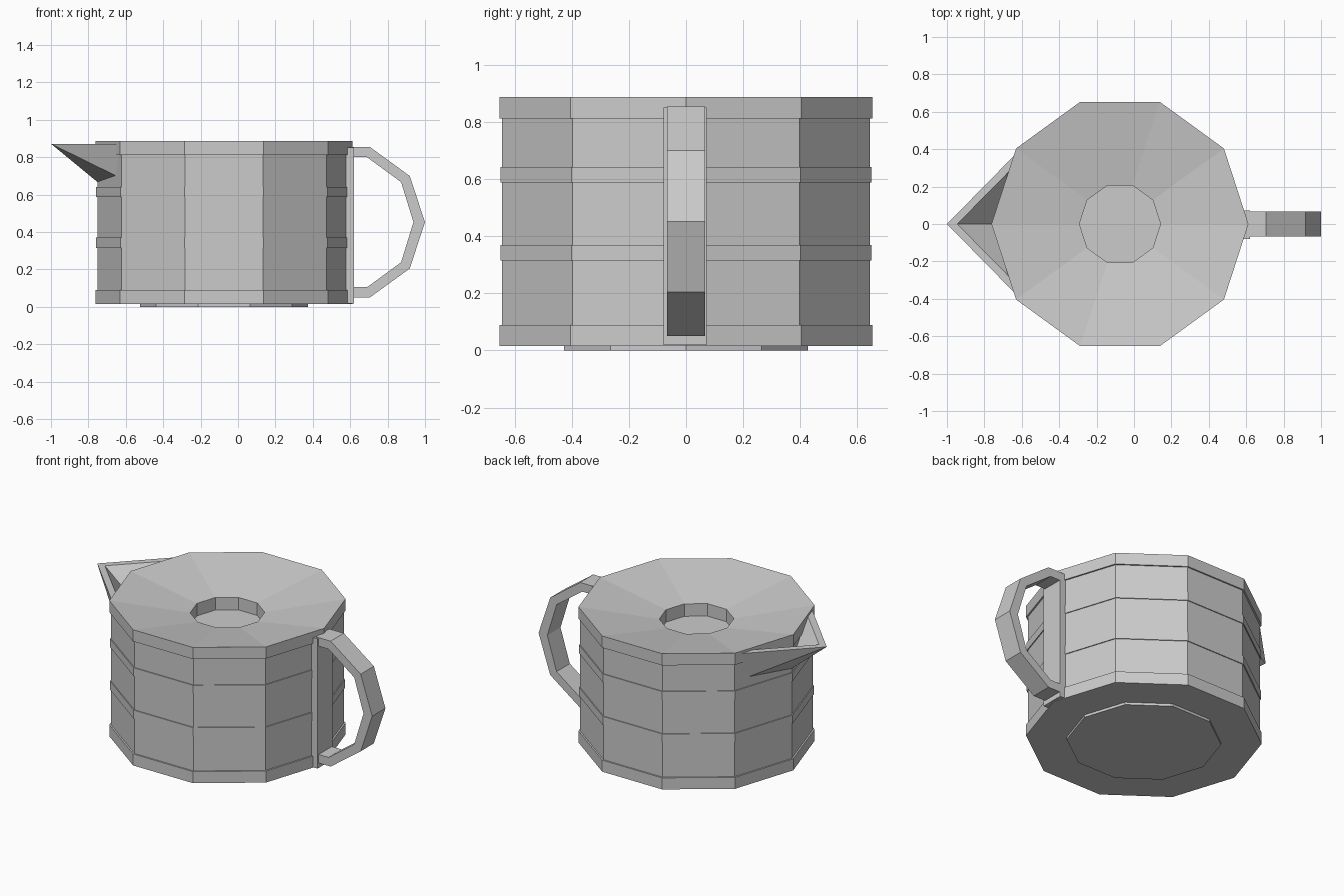
import bpy, bmesh, math

if "Cube" in bpy.data.objects:
    bpy.data.objects.remove(bpy.data.objects["Cube"], do_unlink=True)

SIDES = 10
CENTRE_X = -0.075

grey = bpy.data.materials.new("plain grey")
grey.use_nodes = True
colour = (0.6, 0.6, 0.6, 1)
grey.diffuse_color = colour
grey.node_tree.nodes["Principled BSDF"].inputs["Base Color"].default_value = colour


def add_mesh(name, verts, faces):
    """Flat shaded object with outward normals."""
    mesh = bpy.data.meshes.new(name)
    mesh.from_pydata(verts, [], faces)
    bm = bmesh.new()
    bm.from_mesh(mesh)
    bmesh.ops.recalc_face_normals(bm, faces=bm.faces)
    bm.to_mesh(mesh)
    bm.free()
    mesh.materials.append(grey)
    obj = bpy.data.objects.new(name, mesh)
    bpy.context.collection.objects.link(obj)
    return obj


def lathe(name, profile):
    """Ten-sided turned solid from (radius, height) pairs, capped at both ends."""
    verts, faces = [], []
    for r, z in profile:
        for i in range(SIDES):
            a = math.tau * i / SIDES
            verts.append((CENTRE_X + r * math.cos(a), r * math.sin(a), z))
    for k in range(len(profile) - 1):
        for i in range(SIDES):
            j = (i + 1) % SIDES
            a, b = k * SIDES, (k + 1) * SIDES
            faces.append((a + i, a + j, b + j, b + i))
    faces.append(tuple(range(SIDES)))
    faces.append(tuple(range(len(verts) - SIDES, len(verts))))
    return add_mesh(name, verts, faces)


# Pot body: foot, raised bands, dished lid and sunken centre
WALL, BAND, RIM = 0.677, 0.683, 0.687
lathe("pot_body", [
    (0.45, 0), (0.45, 0.016), (RIM, 0.016), (RIM, 0.09), (WALL, 0.09),
    (WALL, 0.315), (BAND, 0.315), (BAND, 0.37), (WALL, 0.37),
    (WALL, 0.588), (BAND, 0.588), (BAND, 0.642), (WALL, 0.642),
    (WALL, 0.812), (RIM, 0.812), (RIM, 0.887), (0.217, 0.805), (0.217, 0.725)])

# Spout: open pointed trough whose back end sits inside the body
spout_verts = [(-1, 0, 0.872), (-0.70, 0, 0.625),
               (-0.945, 0, 0.872), (-0.70, 0, 0.67)]
spout_faces = []
for side in (1, -1):
    n = len(spout_verts)
    spout_verts += [(-0.62, side * 0.387, 0.872), (-0.63, side * 0.32, 0.69),
                    (-0.62, side * 0.33, 0.872)]
    top, low, inner = n, n + 1, n + 2
    spout_faces += [(0, top, low), (0, low, 1), (0, 2, inner, top),
                    (2, 3, inner), (top, inner, low), (inner, 3, 1, low)]
add_mesh("spout", spout_verts, spout_faces)

# Handle: angular loop swept as a flat band, mirrored about its middle height
MID = 0.4525
outer_half = [(0.60, 0.855), (0.705, 0.855), (0.918, 0.70)]
inner_half = [(0.60, 0.80), (0.69, 0.80), (0.872, 0.667)]


def loop(half, tip_x):
    return half + [(tip_x, MID)] + [(x, 2 * MID - z) for x, z in reversed(half)]


outer, inner = loop(outer_half, 1.0), loop(inner_half, 0.938)
count = len(outer)
verts = [(x, y, z) for y in (-0.067, 0.067) for x, z in outer + inner]
back = 2 * count
faces = []
for i in range(count - 1):
    o, q = i, i + count
    faces += [(o, o + 1, q + 1, q),
              (back + o, back + o + 1, back + q + 1, back + q),
              (o, o + 1, back + o + 1, back + o),
              (q, q + 1, back + q + 1, back + q)]
for i in (0, count - 1):
    faces.append((i, i + count, back + i + count, back + i))
add_mesh("handle", verts, faces)

# Upright plate that joins the handle to the body
bpy.ops.mesh.primitive_cube_add(size=1, location=(0.597, -0.004, 0.435))
plate = bpy.context.object
plate.name = "handle_plate"
plate.scale = (0.046, 0.15, 0.832)
bpy.ops.object.transform_apply(location=False, rotation=False, scale=True)
plate.data.materials.append(grey)
